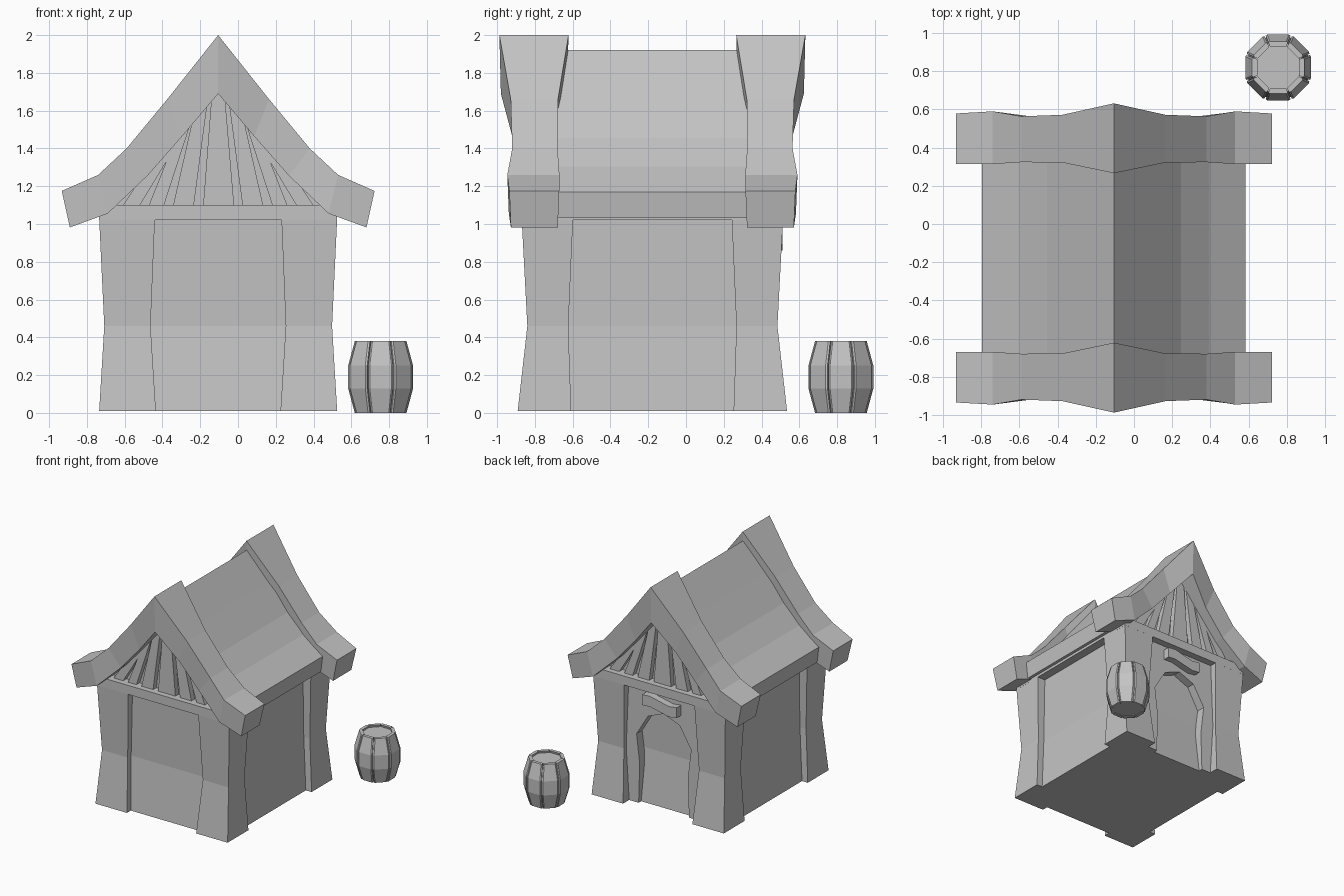
import bpy, bmesh, math

if "Cube" in bpy.data.objects:
    bpy.data.objects.remove(bpy.data.objects["Cube"])

CX, CY = -0.105, -0.178          # centre of the house
BX, BY = 0.755, 0.82             # centre of the barrel

stone = bpy.data.materials.new("plain_grey")
stone.diffuse_color = (0.55, 0.55, 0.55, 1)
stone.use_nodes = True
stone.node_tree.nodes["Principled BSDF"].inputs["Base Color"].default_value = stone.diffuse_color


def loft(name, rings, origin=(CX, CY)):
    """Skin a row of equal-length rings and cap both ends."""
    bm = bmesh.new()
    vs = [[bm.verts.new((x + origin[0], y + origin[1], z)) for x, y, z in r] for r in rings]
    n = len(rings[0])
    for a, b in zip(vs, vs[1:]):
        for i in range(n):
            j = (i + 1) % n
            bm.faces.new((a[i], a[j], b[j], b[i]))
    bm.faces.new(vs[0])
    bm.faces.new(vs[-1])
    bmesh.ops.recalc_face_normals(bm, faces=bm.faces)
    me = bpy.data.meshes.new(name)
    bm.to_mesh(me)
    bm.free()
    me.materials.append(stone)
    ob = bpy.data.objects.new(name, me)
    bpy.context.collection.objects.link(ob)
    return ob


def prism(name, pts, y0, y1):
    """Extrude an x-z profile along y."""
    return loft(name, [[(x, y, z) for x, z in pts] for y in (y0, y1)])


def rect(x0, x1, y0, y1, z):
    return [(x0, y0, z), (x1, y0, z), (x1, y1, z), (x0, y1, z)]


def mirrored(half):
    """Complete a half profile running from the ridge to the eave."""
    return half + [(-x, z) for x, z in reversed(half) if x > 0]


# Recessed walls, pinched at the waist (the back is deeper, for the door)
loft("walls", [rect(-x, x, -y, y - 0.065, z) for x, y, z in
               ((0.575, 0.66, 0.01), (0.545, 0.615, 0.46), (0.555, 0.63, 1.05))])

# Corner posts: outer x, inner x, outer y, inner y, z
post = ((0.63, 0.33, 0.713, 0.43, 0.01), (0.603, 0.358, 0.662, 0.445, 0.46),
        (0.63, 0.335, 0.692, 0.42, 1.03))
for sx in (-1, 1):
    for sy in (-1, 1):
        loft("corner_post", [rect(sx * a, sx * b, sy * c, sy * d, z) for a, b, c, d, z in post])

# Beam around the top of the walls
loft("wall_beam", [rect(-0.63, 0.63, -0.692, 0.692, z) for z in (1.022, 1.1)])

# Back wall with an arched door opening, and a floor sill
half = [(0, 1.04), (0.4, 1.04), (0.4, 0.01), (0.24, 0.01), (0.23, 0.35),
        (0.26, 0.6), (0.15, 0.78), (0, 0.84)]
for s in (-1, 1):
    prism("door_surround", [(s * x, z) for x, z in half], 0.45, 0.63)

# Wavy sign board over the door
wave = [(0.165, 0.015), (0.09, 0.02), (0, 0), (-0.09, -0.02), (-0.165, -0.01)]
prism("door_sign", [(x, 0.97 + d) for x, d in wave] +
      [(x, 0.88 + d) for x, d in reversed(wave)], 0.6, 0.69)

# Gable infill
prism("gable_wall", mirrored([(0, 1.8), (0.23, 1.53), (0.42, 1.31), (0.61, 1.09)]), -0.6, 0.6)

# Fanned gable planks: bottom left, bottom right, top left, top right, top height
fan = ((0.13, 0.24, 0.06, 0.12, 1.62), (0.29, 0.37, 0.15, 0.2, 1.52), (0.42, 0.51, 0.22, 0.29, 1.42))
for sy in (-1, 1):
    prism("gable_plank", [(-0.08, 1.09), (0.085, 1.09), (0.03, 1.74), (-0.03, 1.74)], sy * 0.58, sy * 0.645)
    for sx in (-1, 1):
        for a, b, c, d, z in fan:
            prism("gable_plank", [(sx * a, 1.09), (sx * b, 1.09), (sx * d, z), (sx * c, z)],
                  sy * 0.58, sy * 0.645)

# Curved roof slab
outer = [(0, 1.92), (0.18, 1.68), (0.35, 1.455), (0.5, 1.305), (0.69, 1.17), (0.67, 1.032)]
inner = [(0.55, 1.07), (0.4, 1.22), (0.2, 1.45), (0, 1.7)]
roof = outer + inner
prism("roof", roof + [(-x, z) for x, z in reversed(roof) if x > 0], -0.53, 0.53)

# Heavy curved gable boards: outer x, z, inner x, z, centre y, half depth
board = [(0, 2.0, 0, 1.69, 0.627, 0.183), (0.27, 1.66, 0.19, 1.465, 0.625, 0.125),
         (0.485, 1.40, 0.375, 1.255, 0.622, 0.12), (0.635, 1.26, 0.585, 1.055, 0.63, 0.138),
         (0.828, 1.175, 0.785, 0.982, 0.625, 0.132)]
for sy in (-1, 1):
    rings = []
    for sx, row in [(-1, r) for r in board[:0:-1]] + [(1, r) for r in board]:
        ox, oz, ix, iz, c, h = row
        h2 = h - 0.008
        rings.append([(sx * ox, sy * (c - h), oz), (sx * ox, sy * (c + h), oz),
                      (sx * ix, sy * (c + h2), iz), (sx * ix, sy * (c - h2), iz)])
    loft("gable_board", rings)

# Barrel: octagonal core, lid below the rim, and eight bent staves
levels = ((0.133, 0.0), (0.168, 0.13), (0.168, 0.25), (0.133, 0.38))
K = 1 / math.cos(math.pi / 8)


def octagon(r, z):
    return [(r * K * math.cos((i + 0.5) * math.pi / 4), r * K * math.sin((i + 0.5) * math.pi / 4), z)
            for i in range(8)]


loft("barrel_core", [octagon(r - 0.012, z) for r, z in
                     ((0.133, 0.006), (0.168, 0.13), (0.168, 0.25), (0.137, 0.362))], (BX, BY))
for k in range(8):
    a = k * math.pi / 4
    rings = []
    for r, z in levels:
        r += 0.004
        ring = []
        w = r * math.tan(math.pi / 8) - 0.006
        for u, v in ((r - 0.028, -w + 0.008), (r - 0.006, -w), (r, -w + 0.008),
                     (r, w - 0.008), (r - 0.006, w), (r - 0.028, w - 0.008)):
            ring.append((u * math.cos(a) - v * math.sin(a), u * math.sin(a) + v * math.cos(a), z))
        rings.append(ring)
    loft("barrel_stave", rings, (BX, BY))
